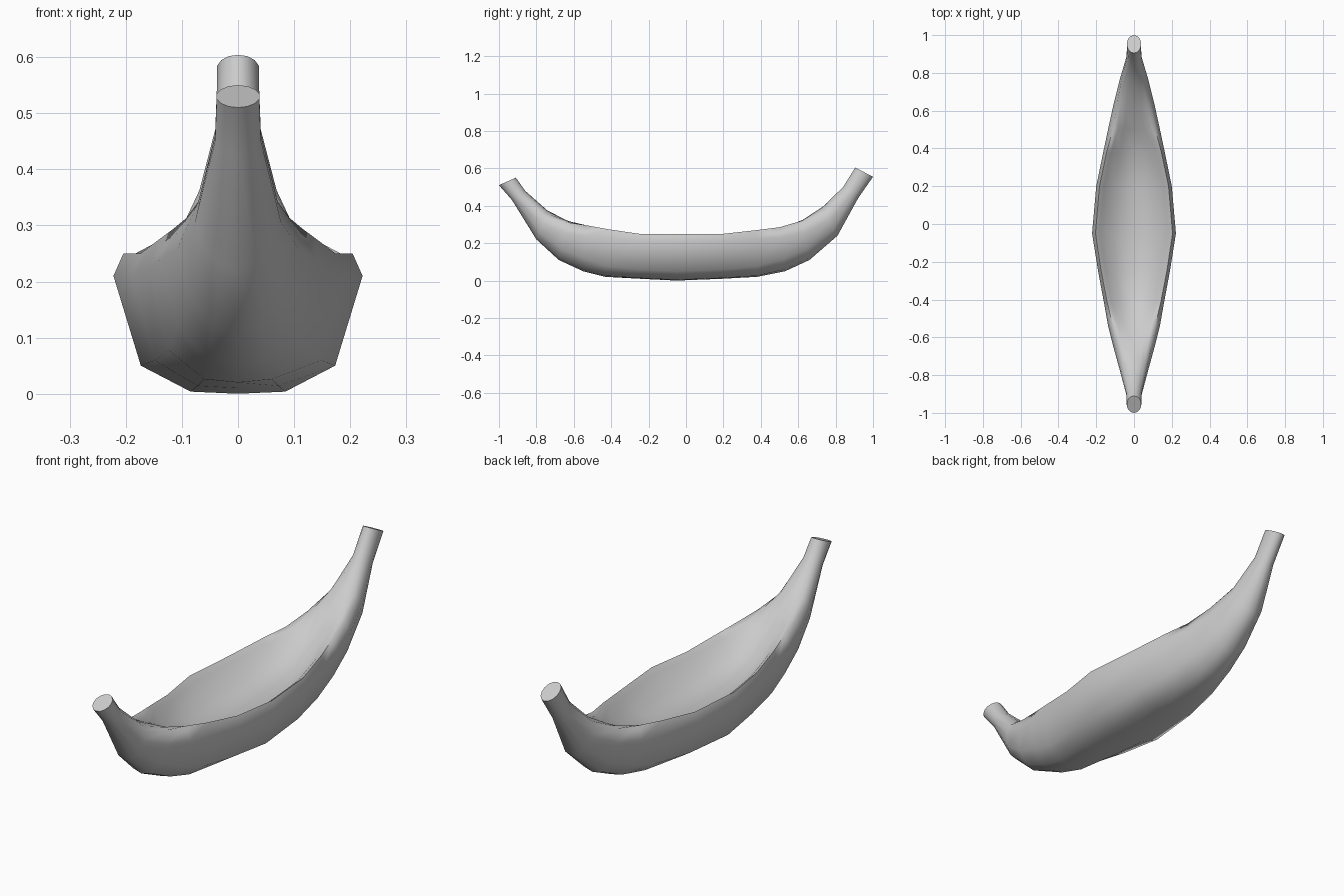
import bpy, bmesh, math

if "Cube" in bpy.data.objects:
    bpy.data.objects.remove(bpy.data.objects["Cube"])

# Half cross-sections (x / half width, height fraction): open hull, decked end, round tip
HULL = [(0, 0), (.38, .015), (.78, .2), (1, .84), (.92, 1), (.8, .92), (.5, .66), (0, .58)]
DECK = [(0, 0), (.38, .05), (.78, .3), (1, .75), (.80, 1), (.6, .98), (.35, .95), (0, .93)]
TIP = [(math.sin(math.pi * i / 7), (1 - math.cos(math.pi * i / 7)) / 2) for i in range(8)]

# Stations: bottom y, bottom z, top y, top z, half width, roundness, cavity
STATIONS = [
    (-1.0, .51, -.91, .55, .039, 1, 0),
    (-.93, .43, -.86, .48, .042, 1, 0),
    (-.80, .22, -.74, .38, .078, .6, 0),
    (-.68, .11, -.64, .335, .109, .25, 0),
    (-.55, .05, -.53, .295, .138, 0, .2),
    (-.43, .02, -.42, .275, .158, 0, .75),
    (-.25, .01, -.25, .25, .19, 0, .95),
    (-.05, 0, -.05, .25, .222, 0, 1),
    (.20, .01, .20, .25, .20, 0, .95),
    (.38, .02, .38, .27, .163, 0, .75),
    (.53, .05, .50, .285, .136, 0, .2),
    (.66, .11, .62, .335, .109, .25, 0),
    (.81, .24, .73, .40, .076, .6, 0),
    (.92, .44, .84, .50, .040, 1, 0),
    (1.0, .555, .905, .604, .038, 1, 0),
]


def mix(a, b, f):
    return a + (b - a) * f


def ring(bm, yb, zb, yt, zt, w, rnd, cav):
    half = []
    for h, d, t in zip(HULL, DECK, TIP):
        x, f = (mix(mix(d[k], h[k], cav), t[k], rnd) for k in (0, 1))
        half.append((x * w, mix(yb, yt, f), mix(zb, zt, f)))
    half[0] = (0,) + half[0][1:]
    half[-1] = (0,) + half[-1][1:]
    pts = half + [(-x, y, z) for x, y, z in half[-2:0:-1]]
    return [bm.verts.new(p) for p in pts]


# Hull shell lofted through the stations, capped at both tips
bm = bmesh.new()
rings = [ring(bm, *s) for s in STATIONS]
n = len(rings[0])
for a, b in zip(rings, rings[1:]):
    for i in range(n):
        j = (i + 1) % n
        bm.faces.new((a[i], a[j], b[j], b[i]))
bm.faces.new(rings[0])
bm.faces.new(rings[-1])
bmesh.ops.recalc_face_normals(bm, faces=bm.faces)
mesh = bpy.data.meshes.new("hollow_hull")
bm.to_mesh(mesh)
bm.free()
hull = bpy.data.objects.new("hollow_hull", mesh)
bpy.context.collection.objects.link(hull)
bpy.context.view_layer.objects.active = hull
hull.select_set(True)
bpy.ops.object.shade_smooth_by_angle(angle=math.radians(75))
